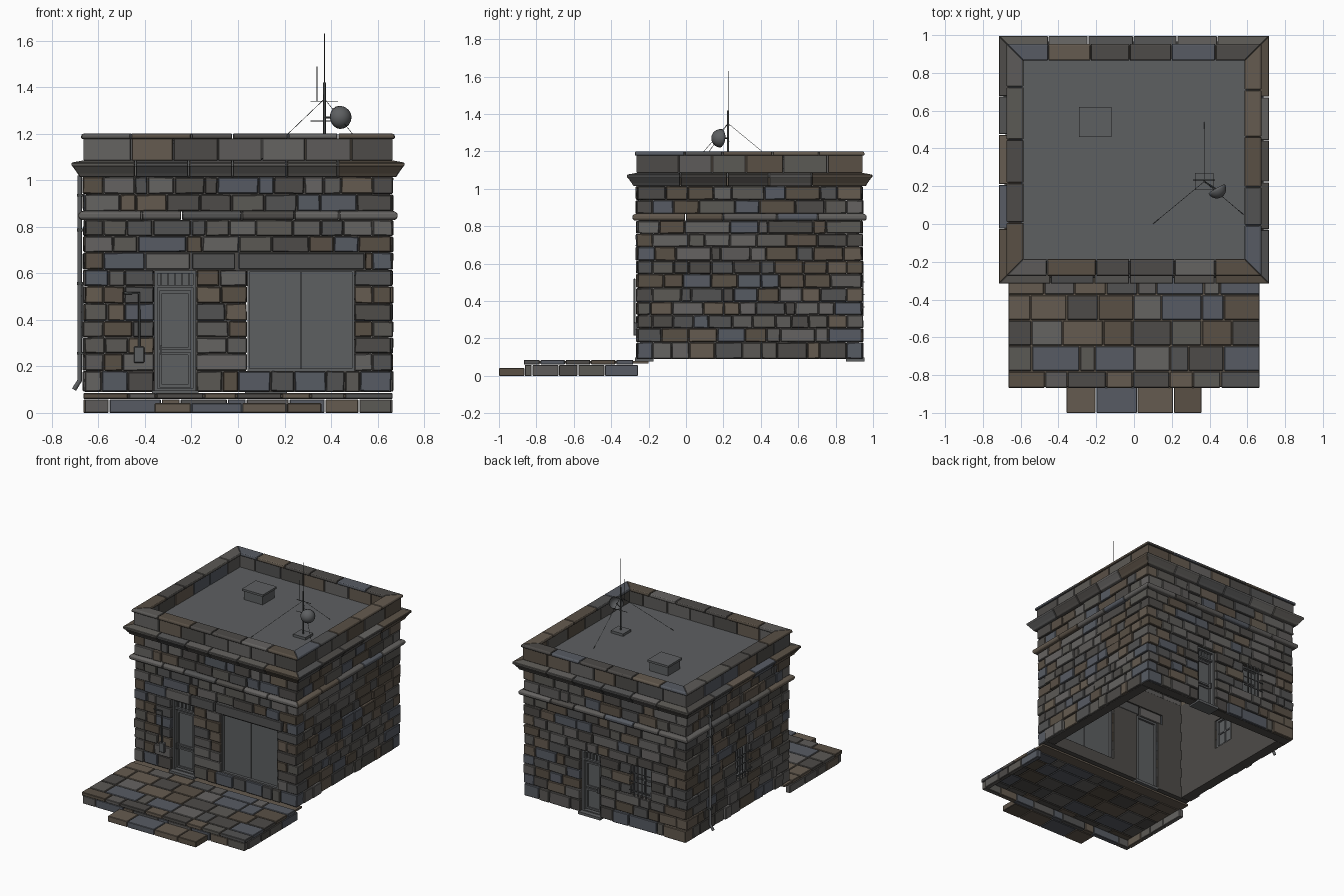
import bpy, bmesh, math, random
from mathutils import Vector

if "Cube" in bpy.data.objects:
    bpy.data.objects.remove(bpy.data.objects["Cube"])
random.seed(7)
YC, HX, HY, TH = 0.34, 0.66, 0.60, 0.08
X, Y, Z = Vector((1, 0, 0)), Vector((0, 1, 0)), Vector((0, 0, 1))

def mat(name, r, g, b):
    m = bpy.data.materials.new(name)
    m.diffuse_color = (r, g, b, 1)
    m.use_nodes = True
    m.node_tree.nodes["Principled BSDF"].inputs["Base Color"].default_value = m.diffuse_color
    return m

STONE = [mat("stone_%d" % i, *c) for i, c in enumerate([
    (.11, .105, .10), (.085, .085, .085), (.13, .125, .12), (.13, .105, .08),
    (.10, .08, .06), (.095, .105, .125), (.105, .10, .09), (.075, .07, .065)])]
GREY, DARK = mat("grey", .11, .115, .12), mat("dark_metal", .06, .065, .065)

# wall frames: origin, direction along wall, outward normal, half length
WALLS = {
    "front": (Vector((0, YC - HY, 0)), X, -Y, HX),
    "back": (Vector((0, YC + HY, 0)), X, Y, HX),
    "right": (Vector((HX, YC, 0)), Y, X, HY),
    "left": (Vector((-HX, YC, 0)), Y, -X, HY)}
GLOBAL = (Vector(), X, Y, 0)

def box(bm, lo, hi, w=GLOBAL, mi=0, jit=0.0):
    """Box in wall coordinates: along, outward, up."""
    o, du, dn, _ = w
    j = lambda: random.uniform(-jit, jit)
    v = [bm.verts.new(o + du * (u + j()) + dn * (d + j()) + Z * (z + j()))
         for z in (lo[2], hi[2]) for d in (lo[1], hi[1]) for u in (lo[0], hi[0])]
    for q in ((0, 1, 3, 2), (4, 5, 7, 6), (0, 1, 5, 4), (2, 3, 7, 6), (0, 2, 6, 4), (1, 3, 7, 5)):
        bm.faces.new([v[i] for i in q]).material_index = mi

def finish(bm, name, mats, bevel=0.0):
    bmesh.ops.recalc_face_normals(bm, faces=bm.faces)
    me = bpy.data.meshes.new(name)
    bm.to_mesh(me)
    bm.free()
    for m in mats:
        me.materials.append(m)
    ob = bpy.data.objects.new(name, me)
    bpy.context.collection.objects.link(ob)
    if bevel:
        b = ob.modifiers.new("bevel", "BEVEL")
        b.width, b.segments = bevel, 1
    return ob

def splits(a, b, size, var=0.35):
    """Break an interval into random lengths near the given size."""
    n = max(1, round((b - a) / size))
    s = (b - a) / n
    return [a] + [a + s * (i + random.uniform(-var, var)) for i in range(1, n)] + [b]

def rod(name, pts, r, m=DARK):
    cu = bpy.data.curves.new(name, "CURVE")
    cu.dimensions, cu.bevel_depth, cu.bevel_resolution, cu.use_fill_caps = "3D", r, 1, True
    s = cu.splines.new("POLY")
    s.points.add(len(pts) - 1)
    for p, c in zip(s.points, pts):
        p.co = (*c, 1)
    cu.materials.append(m)
    bpy.context.collection.objects.link(bpy.data.objects.new(name, cu))

# stone walls: courses cut by openings, quoins alternate at the corners
OPEN = {"front": [(-.36, -.18, .09, .615), (.04, .50, .18, .615), (-.40, -.01, .615, .69), (0, .545, .615, .69)],
        "back": [(.04, .20, .09, .545), (-.37, -.21, .325, .545)],
        "left": [(-.14, .02, .325, .545)], "right": []}
COURSES = [.09, .18, .255, .325, .395, .47, .545, .615, .69, .76, .83, None, .865, .94, 1.015]
for name, w in WALLS.items():
    bm, core = bmesh.new(), bmesh.new()
    for k, (z0, z1) in enumerate(zip(COURSES, COURSES[1:])):
        if z0 is None or z1 is None:
            continue
        end = w[3] if (k % 2 == 0) == (name in ("front", "back")) else w[3] - TH
        runs, a = [], -end
        for u0, u1, b0, b1 in sorted(OPEN[name]):
            if b0 < (z0 + z1) / 2 < b1:
                runs.append((a, u0))
                a = u1
        runs.append((a, end))
        for r0, r1 in runs:
            if r1 - r0 < .015:
                continue
            box(core, (r0 + .006, -TH - .003, z0), (r1 - .006, -.014, z1), w)
            cuts = splits(r0, r1, random.uniform(.10, .15))
            for u0, u1 in zip(cuts, cuts[1:]):
                box(bm, (u0 + .002, -TH, z0 + .002), (u1 - .002, random.uniform(-.004, .008), z1 - .002),
                    w, random.randrange(8), .0018)
    finish(core, name + "_wall_mortar", [STONE[7]])
    finish(bm, name + "_wall_stones", STONE, .004)

# lintels over the front openings
bm = bmesh.new()
for u0, u1, i in ((-.40, -.205, 2), (-.20, -.01, 1), (0, .545, 1)):
    box(bm, (u0 + .002, -TH, .617), (u1 - .002, .010, .688), WALLS["front"], i)
finish(bm, "front_lintels", STONE, .004)

# mitred mouldings running round the building, split into stones
def ring(name, prof, size):
    bm = bmesh.new()
    for o, du, dn, h in WALLS.values():
        cuts = splits(-h, h, size, .12)
        for i, (a, b) in enumerate(zip(cuts, cuts[1:])):
            mi, ends = random.randrange(8), []
            for u, corner, s in ((a + .002, i == 0, -1), (b - .002, i == len(cuts) - 2, 1)):
                ends.append([bm.verts.new(o + du * (s * (h + d) if corner else u) + dn * d + Z * z)
                             for d, z in prof])
            n = len(prof)
            fs = [ends[0], ends[1]] + [[ends[0][j], ends[0][(j + 1) % n], ends[1][(j + 1) % n], ends[1][j]]
                                       for j in range(n)]
            for f in fs:
                bm.faces.new(f).material_index = mi
    finish(bm, name, STONE, .003)

ring("string_course", [(-TH, .83), (.018, .83), (.026, .84), (.026, .857), (.012, .867), (-TH, .867)], .23)
ring("cornice", [(-TH, 1.015), (.022, 1.015), (.03, 1.03), (.05, 1.058), (.056, 1.062), (.056, 1.076), (.0, 1.086), (-TH, 1.086)], .22)
ring("parapet", [(-.065, 1.085), (.004, 1.085), (.004, 1.18), (-.065, 1.18)], .2)
ring("parapet_cap", [(-.075, 1.178), (.014, 1.178), (.014, 1.193), (.008, 1.2), (-.07, 1.2), (-.075, 1.194)], .22)

# roof deck and hatch
bm = bmesh.new()
box(bm, (-.60, YC - HY + .06, 1.06), (.60, YC + HY - .06, 1.09))
box(bm, (-.28, .47, 1.09), (-.13, .61, 1.155))
box(bm, (-.29, .46, 1.155), (-.12, .62, 1.17))
finish(bm, "roof_and_hatch", [GREY])

# forecourt: paving, bed, skirt stones and step
bm = bmesh.new()
rows = [-.87, -.78, -.645, -.51, -.375, -.28]
for y0, y1 in zip(rows, rows[1:]):
    cuts = splits(-.667, .667, .17, .3)
    for a, b in zip(cuts, cuts[1:]):
        box(bm, (a + .003, y0 + .003, .06), (b - .003, y1 - .003, .085), mi=random.randrange(8))
finish(bm, "paving", STONE, .003)
bm = bmesh.new()
box(bm, (-.66, -.86, .066), (.66, -.20, .08))
finish(bm, "paving_bed", [STONE[3]])
bm = bmesh.new()
cuts = splits(-.66, .66, .15)
for a, b in zip(cuts, cuts[1:]):
    box(bm, (a + .002, -.862, 0), (b - .002, -.825, .058), mi=random.randrange(8))
cuts = splits(-.823, -.255, .13)
for a, b in zip(cuts, cuts[1:]):
    for s in (-1, 1):
        box(bm, (s * .664, a + .002, 0), (s * .63, b - .002, .058), mi=random.randrange(8))
cuts = splits(-.36, .36, .2)
for a, b in zip(cuts, cuts[1:]):
    box(bm, (a + .002, -1, 0), (b - .002, -.864, .042), mi=random.randrange(8))
finish(bm, "forecourt_skirt_and_step", STONE, .003)

def frame(bm, w, u0, u1, z0, z1, t, d0, d1):
    box(bm, (u0, d0, z0), (u0 + t, d1, z1), w)
    box(bm, (u1 - t, d0, z0), (u1, d1, z1), w)
    box(bm, (u0 + t, d0, z1 - t), (u1 - t, d1, z1), w)
    box(bm, (u0 + t, d0, z0), (u1 - t, d1, z0 + t), w)

# doors with barred transom, panels, handle and threshold
def door(name, w, u0, u1, z1):
    bm = bmesh.new()
    tz = z1 - .075
    frame(bm, w, u0, u1, .09, z1, .014, -.075, -.02)
    box(bm, (u0 + .01, -.06, .095), (u1 - .01, -.045, z1 - .01), w)
    box(bm, (u0 + .01, -.06, tz), (u1 - .01, -.025, tz + .012), w)
    frame(bm, w, u0 + .022, u1 - .022, .27, tz - .012, .012, -.046, -.036)
    frame(bm, w, u0 + .022, u1 - .022, .11, .26, .012, -.046, -.036)
    for i in range(1, 6):
        u = u0 + (u1 - u0) * i / 6
        box(bm, (u - .003, -.045, tz), (u + .003, -.033, z1 - .01), w)
    box(bm, (u0 + .024, -.036, .25), (u0 + .034, -.02, .29), w)
    box(bm, (u0 - .01, -.085, .078), (u1 + .01, .014, .097), w)
    finish(bm, name, [GREY])
door("front_door", WALLS["front"], -.36, -.18, .613)
door("back_door", WALLS["back"], .04, .20, .543)

# large front shutter in two leaves
bm = bmesh.new()
frame(bm, WALLS["front"], .04, .50, .18, .615, .01, -.07, -.01)
for a, b in ((.048, .268), (.272, .492)):
    box(bm, (a, -.05, .188), (b, -.03, .608), WALLS["front"])
box(bm, (.26, -.055, .188), (.28, -.045, .608), WALLS["front"])
finish(bm, "front_shutter", [GREY])

# barred windows
def window(name, w, u0, u1, z0=.325, z1=.545):
    bm = bmesh.new()
    frame(bm, w, u0, u1, z0, z1, .014, -.075, -.03)
    box(bm, (u0 + .01, -.06, z0 + .01), (u1 - .01, -.055, z1 - .01), w)
    um, zm = (u0 + u1) / 2, (z0 + z1) / 2
    box(bm, (um - .005, -.066, z0), (um + .005, -.045, z1), w)
    box(bm, (u0, -.066, zm - .005), (u1, -.045, zm + .005), w)
    for i in range(1, 5):
        u = u0 + (u1 - u0) * i / 5
        box(bm, (u - .003, .004, z0 - .005), (u + .003, .010, z1 + .005), w)
    for f in (.2, .5, .8):
        z = z0 + (z1 - z0) * f
        box(bm, (u0 - .006, .009, z - .003), (u1 + .006, .014, z + .003), w)
    finish(bm, name, [GREY])
window("back_window", WALLS["back"], -.37, -.21)
window("left_window", WALLS["left"], -.14, .02)

# entry box with bent conduit, and the drain pipe
bm = bmesh.new()
box(bm, (-.447, 0, .215), (-.403, .022, .285), WALLS["front"])
finish(bm, "entry_box", [GREY], .003)
rod("conduit", [(-.425, -.275, .28), (-.425, -.275, .515), (-.49, -.275, .515)], .006)
rod("drain_pipe", [(-.68, .69, 1.02), (-.68, .69, .14), (-.705, .69, .10)], .010, GREY)
bm = bmesh.new()
for z in (.25, .55, .78, .93):
    box(bm, (.335, 0, z), (.365, .032, z + .012), WALLS["left"])
finish(bm, "drain_brackets", [DARK])

# aerial mast, whips, crossbars, guy wires and dish
PX, PY = .372, .225
bm = bmesh.new()
box(bm, (PX - .05, PY - .045, 1.09), (PX + .05, PY + .045, 1.108))
finish(bm, "mast_base", [GREY])
rod("mast", [(PX, PY, 1.1), (PX, PY, 1.42)], .006)
rod("mast_whip", [(PX, PY, 1.42), (PX, PY, 1.63)], .002)
rod("side_whip", [(.34, PY, 1.34), (.34, PY, 1.49)], .0015)
for z in (1.255, 1.34):
    rod("crossbar", [(.312, PY + .008, z), (.43, PY + .008, z)], .002)
for x, y in ((.10, 0), (PX, .54), (.58, .05)):
    rod("guy_wire", [(PX, PY, 1.35), (x, y, 1.09)], .0012)
rod("dish_arm", [(PX, PY, 1.27), (.435, .185, 1.27)], .004)
bm = bmesh.new()
bmesh.ops.create_uvsphere(bm, u_segments=16, v_segments=12, radius=.05)
bmesh.ops.delete(bm, geom=[v for v in bm.verts if v.co.z < -.001], context="VERTS")
dish = finish(bm, "dish", [GREY])
dish.rotation_euler = Vector((.5, -.86, .1)).to_track_quat("Z", "Y").to_euler()
dish.location = (.438, .185, 1.27)
sol = dish.modifiers.new("thickness", "SOLIDIFY")
sol.thickness = .003
for p in dish.data.polygons:
    p.use_smooth = True
